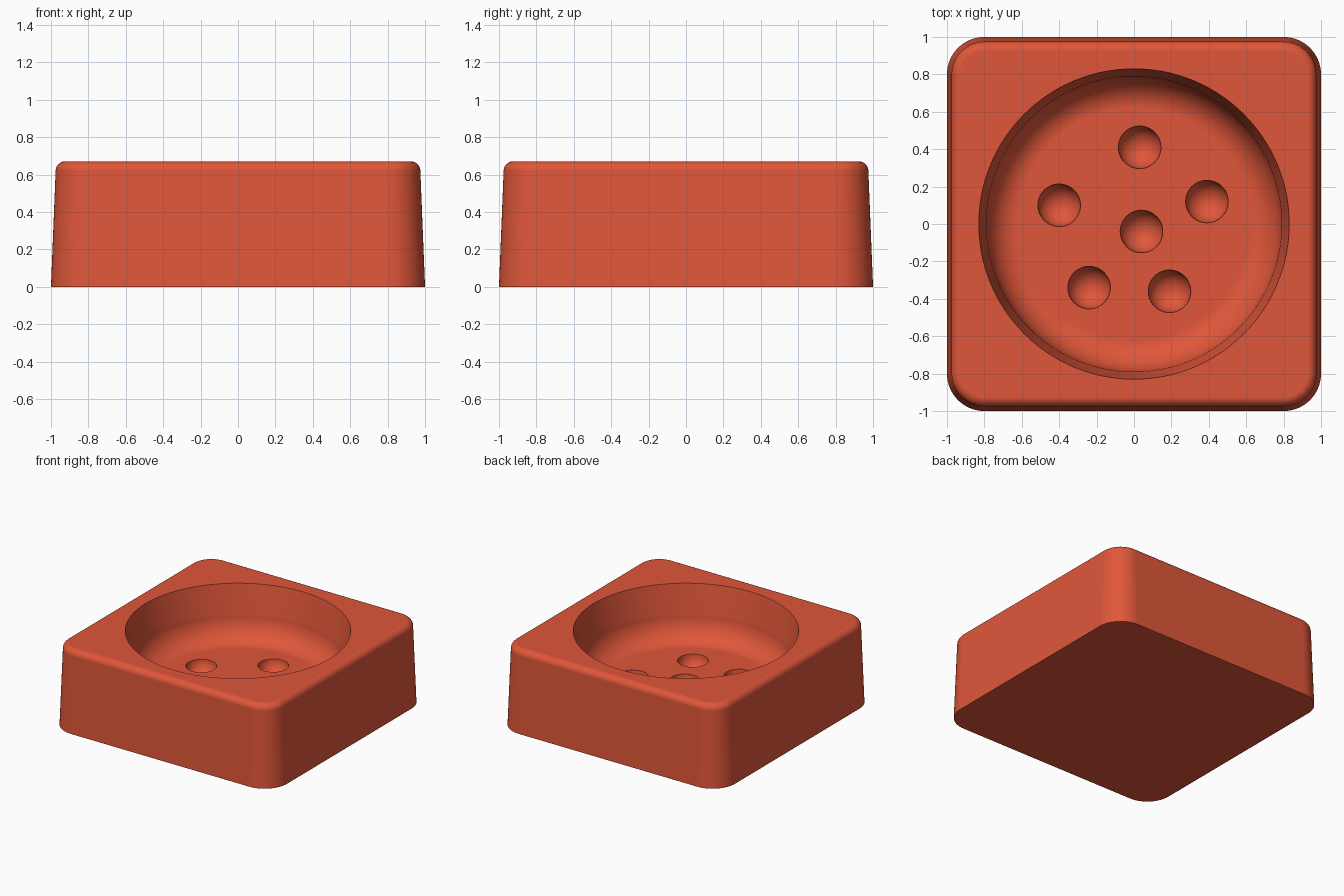
import bpy, bmesh, math

cube = bpy.data.objects.get("Cube")
if cube:
    bpy.data.objects.remove(cube, do_unlink=True)

HEIGHT, FLOOR = 0.67, 0.24

mat = bpy.data.materials.new("warm red")
mat.use_nodes = True
colour = (0.74, 0.094, 0.042, 1)
mat.diffuse_color = colour
mat.node_tree.nodes["Principled BSDF"].inputs["Base Color"].default_value = colour


def loft(name, rings):
    """Join equal-length rings of points into a closed solid."""
    bm = bmesh.new()
    loops = [[bm.verts.new(p) for p in ring] for ring in rings]
    for a, b in zip(loops, loops[1:]):
        n = len(a)
        for i in range(n):
            j = (i + 1) % n
            bm.faces.new((a[i], a[j], b[j], b[i]))
    bm.faces.new(loops[0])
    bm.faces.new(loops[-1])
    bmesh.ops.recalc_face_normals(bm, faces=bm.faces)
    mesh = bpy.data.meshes.new(name)
    bm.to_mesh(mesh)
    bm.free()
    mesh.materials.append(mat)
    obj = bpy.data.objects.new(name, mesh)
    bpy.context.collection.objects.link(obj)
    return obj


def rounded_square(inset, z, steps=14):
    radius = 0.2 - inset
    points = []
    for k, (sx, sy) in enumerate([(1, 1), (-1, 1), (-1, -1), (1, -1)]):
        for i in range(steps + 1):
            a = math.pi / 2 * (k + i / steps)
            points.append((sx * 0.8 + radius * math.cos(a),
                           sy * 0.8 + radius * math.sin(a), z))
    return points


def circle(radius, z, steps=128):
    return [(radius * math.cos(math.tau * i / steps),
             radius * math.sin(math.tau * i / steps), z) for i in range(steps)]


def carve(target, cutter):
    """Subtract the cutter, bake the result and discard the cutter."""
    cutter.hide_render = True
    mod = target.modifiers.new("carve", "BOOLEAN")
    mod.operation = "DIFFERENCE"
    mod.solver = "EXACT"
    mod.object = cutter
    bpy.context.view_layer.objects.active = target
    bpy.ops.object.modifier_apply(modifier=mod.name)
    bpy.data.objects.remove(cutter, do_unlink=True)


# Tapered block with a rounded top edge
fillet = 0.05
sections = [rounded_square(0, 0)]
for i in range(9):
    a = math.pi / 2 * i / 8
    sections.append(rounded_square(0.025 + fillet * (1 - math.cos(a)),
                                   HEIGHT - fillet * (1 - math.sin(a))))
block = loft("dish_block", sections)

# Round bowl: slightly sloping wall, curving into a flat floor
bowl = [circle(0.84, HEIGHT + 0.06), circle(0.83, HEIGHT)]
for i in range(15):
    a = math.pi / 2 * i / 14
    bowl.append(circle(0.62 + 0.17 * math.cos(a), FLOOR + 0.2 * (1 - math.sin(a))))
carve(block, loft("bowl_cutter", bowl))

# Hemispherical dimples in the floor
for x, y in [(0.03, 0.41), (-0.4, 0.1), (0.39, 0.12),
             (0.04, -0.04), (-0.24, -0.34), (0.19, -0.36)]:
    bpy.ops.mesh.primitive_uv_sphere_add(segments=48, ring_count=25, radius=0.114,
                                         location=(x, y, FLOOR))
    dimple = bpy.context.object
    dimple.name = "dimple_cutter"
    dimple.data.materials.append(mat)
    carve(block, dimple)

# Smooth curves, crisp rims
bpy.ops.object.select_all(action="DESELECT")
block.select_set(True)
bpy.context.view_layer.objects.active = block
bpy.ops.object.shade_smooth_by_angle(angle=math.radians(35))
weighted = block.modifiers.new("weighted normals", "WEIGHTED_NORMAL")
weighted.keep_sharp = True
